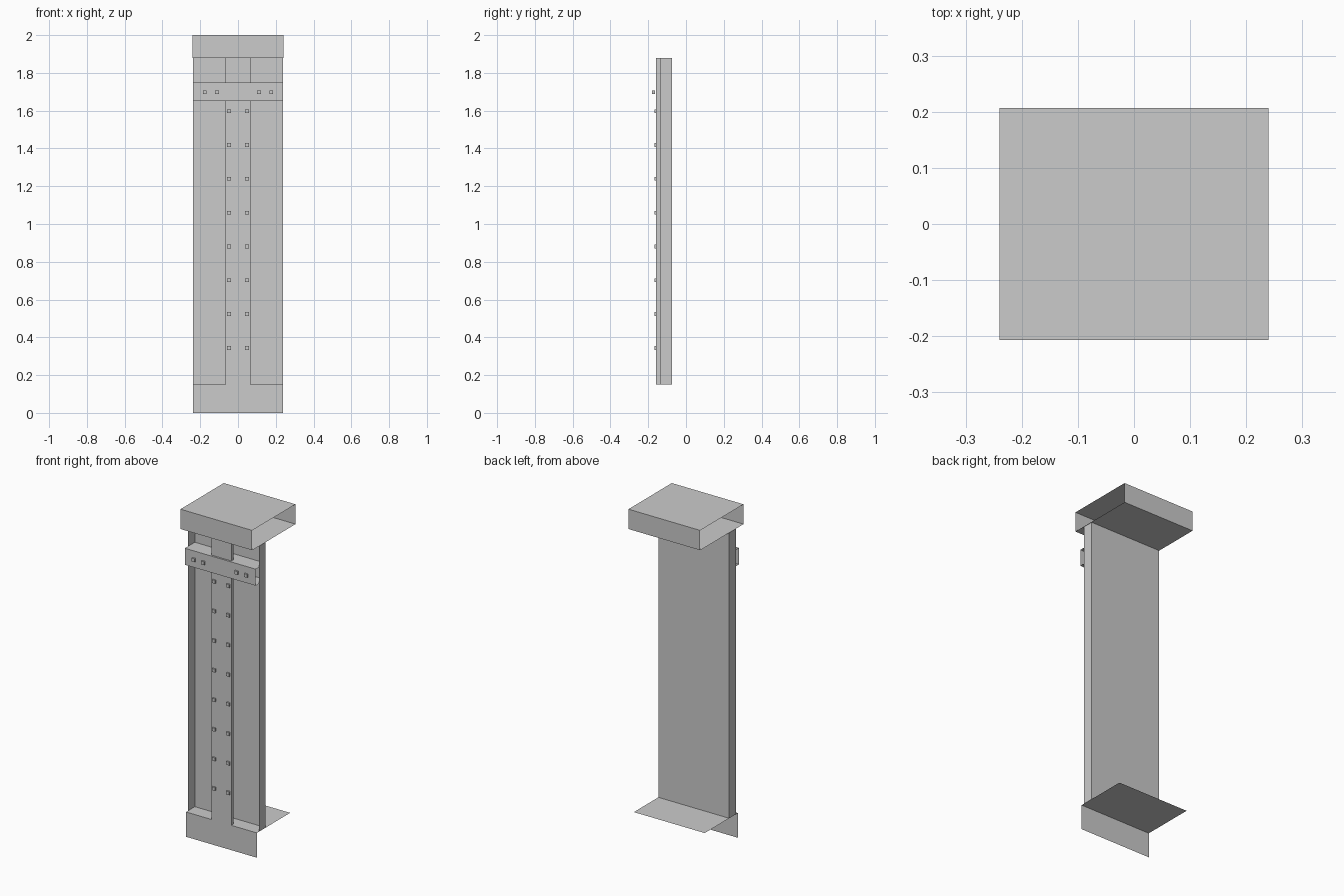
import bpy

if "Cube" in bpy.data.objects:
    bpy.data.objects.remove(bpy.data.objects["Cube"])

W = 0.237          # half width of the body
Z0, Z1 = 0.15, 1.88


def mesh(name, verts, faces):
    me = bpy.data.meshes.new(name)
    me.from_pydata(verts, [], faces)
    ob = bpy.data.objects.new(name, me)
    bpy.context.collection.objects.link(ob)
    return ob


def sweep_x(name, profile, half, closed=False):
    """Sheet with a (y, z) profile stretched along x, ends open."""
    n = len(profile)
    verts = [(x, y, z) for x in (half, -half) for y, z in profile]
    faces = [(i, (i + 1) % n, n + (i + 1) % n, n + i)
             for i in range(n if closed else n - 1)]
    return mesh(name, verts, faces)


def sweep_z(name, profile, z0, z1):
    """Sheet with an (x, y) profile stretched along z, ends open."""
    n = len(profile)
    verts = [(x, y, z) for z in (z0, z1) for x, y in profile]
    return mesh(name, verts, [(i, i + 1, n + i + 1, n + i) for i in range(n - 1)])


def bolts(name, centres, size=0.02, depth=0.016):
    verts, faces = [], []
    h, d = size / 2, depth / 2
    for cx, cy, cz in centres:
        b = len(verts)
        verts += [(cx + sx * h, cy + sy * d, cz + sz * h)
                  for sx in (-1, 1) for sy in (-1, 1) for sz in (-1, 1)]
        faces += [tuple(b + i for i in f) for f in
                  ((0, 1, 3, 2), (4, 6, 7, 5), (0, 4, 5, 1),
                   (2, 3, 7, 6), (0, 2, 6, 4), (1, 5, 7, 3))]
    return mesh(name, verts, faces)


# cap: four-sided sleeve open at both ends
sweep_x("cap", [(-0.207, Z1), (0.207, Z1), (0.207, 2.0), (-0.207, 2.0)], 0.24, True)

# base: front plate folded into a flat shelf
sweep_x("base", [(-0.158, 0), (-0.158, Z0), (0.16, Z0)], W)

# column: back panel with two side flanges
sweep_z("column_channel", [(-W, -0.138), (-W, -0.074), (W, -0.074), (W, -0.138)][::-1], Z0, Z1)

# central strip with shallow returns
sweep_z("centre_strip", [(-0.066, -0.136), (-0.066, -0.158),
                         (0.066, -0.158), (0.066, -0.136)], Z0, Z1)

# crossbeam: front, top and bottom
sweep_x("crossbeam", [(-0.074, 1.65), (-0.169, 1.65), (-0.169, 1.75), (-0.074, 1.75)][::-1], W)

# bolts
bolts("strip_bolts", [(s * 0.048, -0.159, 0.344 + i * 0.179)
                      for s in (-1, 1) for i in range(8)])
bolts("crossbeam_bolts", [(s * x, -0.171, 1.698) for s in (-1, 1) for x in (0.111, 0.176)])
